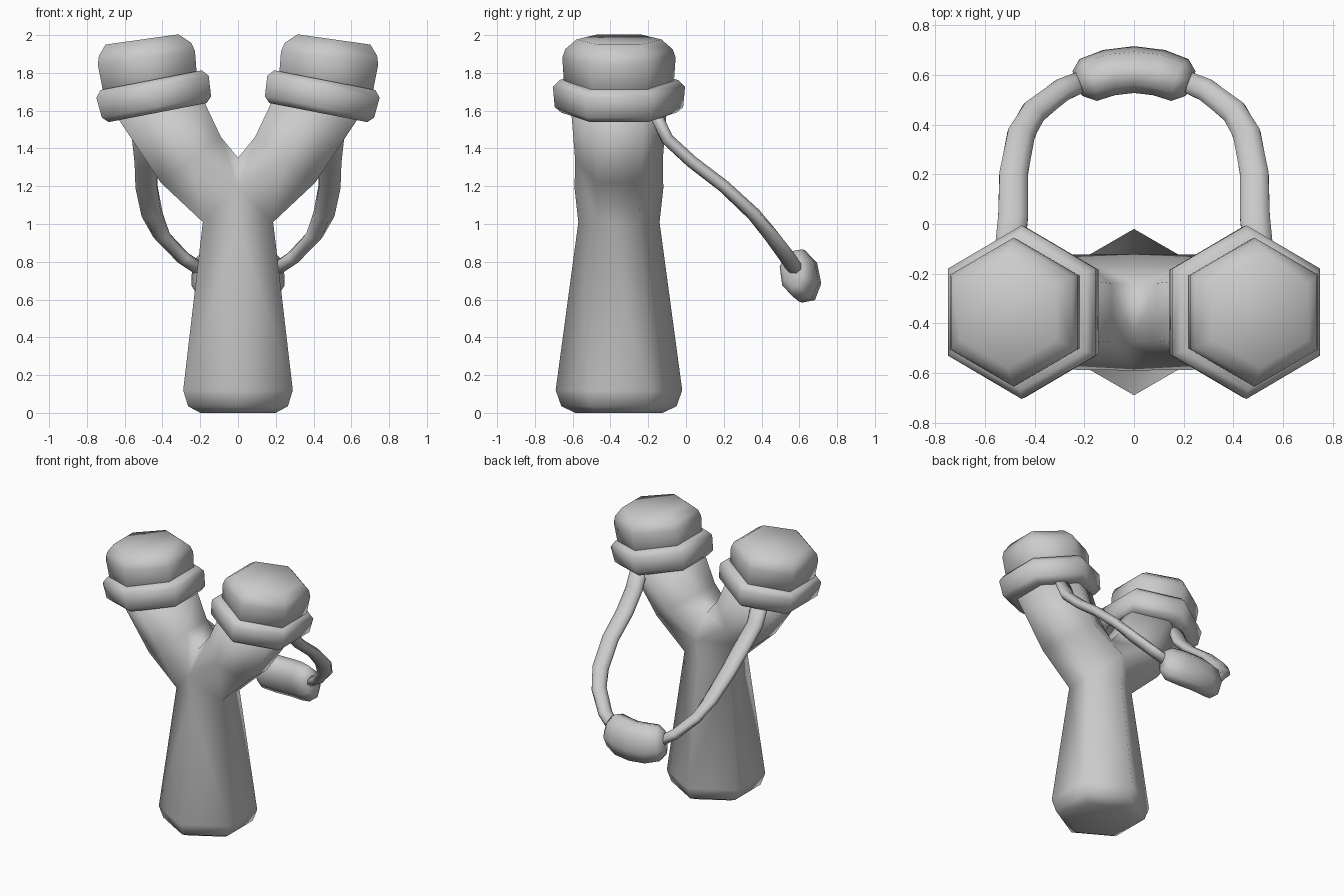
import bpy, bmesh, math
from mathutils import Vector

cube = bpy.data.objects.get("Cube")
if cube:
    bpy.data.objects.remove(cube)

YC = -0.355  # depth of the frame's centre line

grey = bpy.data.materials.new("plain grey")
grey.use_nodes = True
COLOUR = (0.6, 0.6, 0.6, 1)
grey.diffuse_color = COLOUR
grey.node_tree.nodes["Principled BSDF"].inputs["Base Color"].default_value = COLOUR


def loft(bm, rings, closed=True, start=False, end=False):
    """Skin a list of equal-length point rings, with optional end caps."""
    rows = [[bm.verts.new(p) for p in ring] for ring in rings]
    n = len(rows[0])
    for a, b in zip(rows, rows[1:]):
        for i in range(n if closed else n - 1):
            j = (i + 1) % n
            bm.faces.new((a[i], a[j], b[j], b[i]))
    if start:
        bm.faces.new(rows[0][::-1])
    if end:
        bm.faces.new(rows[-1])


def finish(name, bm, mirror=True):
    """Turn the bmesh into a smooth object, mirrored across x."""
    bmesh.ops.remove_doubles(bm, verts=bm.verts, dist=0.0005)
    if mirror:
        geom = bm.verts[:] + bm.edges[:] + bm.faces[:]
        bmesh.ops.mirror(bm, geom=geom, axis='X', merge_dist=0.0005)
    bmesh.ops.recalc_face_normals(bm, faces=bm.faces)
    mesh = bpy.data.meshes.new(name)
    bm.to_mesh(mesh)
    bm.free()
    mesh.materials.append(grey)
    for p in mesh.polygons:
        p.use_smooth = True
    obj = bpy.data.objects.new(name, mesh)
    bpy.context.collection.objects.link(obj)
    return obj


def hexagon(outer, mid, inner, r):
    """Six-sided section from three (x, z) points and a depth radius."""
    pts = ((mid, r), (outer, r / 2), (outer, -r / 2),
           (mid, -r), (inner, -r / 2), (inner, r / 2))
    return [(p[0], YC + y, p[1]) for p, y in pts]


def collar(x, z, tilt, r):
    """Regular hexagon about a tilted axis."""
    dx, dz = 0.866 * r * math.cos(tilt), -0.866 * r * math.sin(tilt)
    return hexagon((x + dx, z + dz), (x, z), (x - dx, z - dz), r)


def tube(bm, path, up, sides=8):
    """Tube of oval sections; each path entry is (point, half width, half height)."""
    pts = [Vector(p) for p, w, h in path]
    rings = []
    for i, (_, w, h) in enumerate(path):
        t = (pts[min(i + 1, len(pts) - 1)] - pts[max(i - 1, 0)]).normalized()
        side = t.cross(Vector(up)).normalized()
        top = side.cross(t)
        angles = [2 * math.pi * (k + 0.5) / sides for k in range(sides)]
        rings.append([pts[i] + side * w * math.cos(a) + top * h * math.sin(a) for a in angles])
    loft(bm, rings, start=True, end=True)


# Handle and forked arms, built as one half
bm = bmesh.new()
handle = [hexagon((0.866 * r, z), (0, z), (0, z), r)[:4]
          for z, r in ((0, 0.23), (0.035, 0.305), (0.12, 0.335), (1.01, 0.215))]
loft(bm, handle, closed=False, start=True)
junction = hexagon((0.186, 1.01), (0, 1.19), (0, 1.35), 0.235)
junction[1], junction[2] = handle[-1][1], handle[-1][2]
loft(bm, [junction,
          hexagon((0.41, 1.22), (0.25, 1.34), (0.09, 1.46), 0.232),
          hexagon((0.65, 1.58), (0.42, 1.625), (0.19, 1.67), 0.255)], end=True)
for low, side in ((0, 1), (3, 2)):
    bm.faces.new([bm.verts.new(p) for p in (handle[-1][low], handle[-1][side], junction[low])])
finish("forked_handle", bm)

# Band rings wrapped around the arm tips
tilt = math.radians(11)
bm = bmesh.new()
loft(bm, [collar(0.443 + d * math.sin(tilt), 1.678 + d * math.cos(tilt), tilt, r)
          for d, r in ((-0.09, 0.24), (-0.09, 0.305), (-0.06, 0.34),
                       (0.05, 0.35), (0.085, 0.315), (0.085, 0.24))])
finish("tip_rings", bm)

# Rounded caps on the arm tips
bm = bmesh.new()
tilt = math.radians(8)
loft(bm, [collar(x, z, tilt, r) for x, z, r in (
    (0.455, 1.66, 0.285), (0.485, 1.88, 0.30), (0.492, 1.925, 0.285), (0.508, 1.977, 0.225))],
    start=True, end=True)
finish("tip_caps", bm)

# Elastic straps, narrowing towards the pouch
bm = bmesh.new()
tube(bm, [((0.50, -0.18, 1.62), 0.065, 0.035),
          ((0.50, -0.10, 1.45), 0.065, 0.035),
          ((0.487, 0.03, 1.33), 0.065, 0.035),
          ((0.485, 0.20, 1.20), 0.062, 0.035),
          ((0.455, 0.36, 1.05), 0.060, 0.035),
          ((0.405, 0.45, 0.94), 0.055, 0.035),
          ((0.29, 0.54, 0.82), 0.050, 0.035),
          ((0.17, 0.59, 0.74), 0.045, 0.035)], (0, 0, 1))
finish("elastic_straps", bm)

# Curved pouch joining the straps
half = [((0.225, 0.565, 0.745), 0.055, 0.085),
        ((0.185, 0.58, 0.74), 0.09, 0.13),
        ((0.10, 0.61, 0.727), 0.092, 0.145),
        ((0.0, 0.622, 0.722), 0.092, 0.145)]
other = [((-p[0], p[1], p[2]), w, h) for p, w, h in half[-2::-1]]
bm = bmesh.new()
tube(bm, half + other, (0, -0.2, 1))
finish("pouch", bm, mirror=False)
